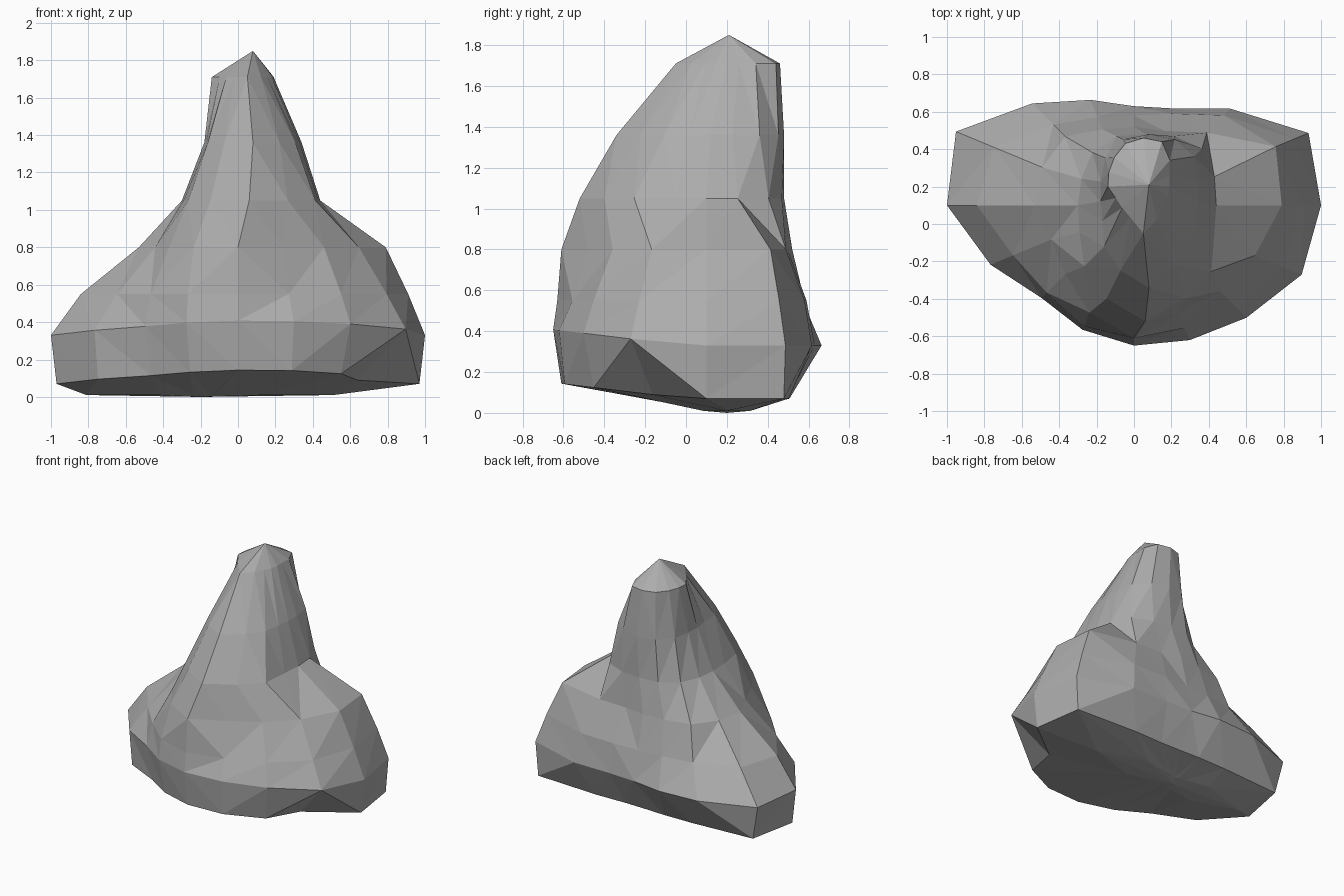
import bpy
import bmesh
from math import cos, sin, tau

default = bpy.data.objects.get("Cube")
if default:
    bpy.data.objects.remove(default, do_unlink=True)


def make_material(name, colour):
    mat = bpy.data.materials.new(name)
    mat.use_nodes = True
    mat.diffuse_color = colour
    shader = mat.node_tree.nodes["Principled BSDF"]
    shader.inputs["Base Color"].default_value = colour
    shader.inputs["Roughness"].default_value = 0.9
    return mat


def add_ring(bm, height, centre_x, centre_y, front_lift, radii):
    """Horizontal outline: one radius per direction, counter-clockwise from +x."""
    ring = []
    for i, radius in enumerate(radii):
        angle = tau * i / len(radii)
        x = centre_x + radius * cos(angle)
        y = centre_y + radius * sin(angle)
        z = height + front_lift * max(0, -y)
        ring.append(bm.verts.new((x, y, z)))
    return ring


def bridge(bm, lower, upper):
    count = len(lower)
    for i in range(count):
        j = (i + 1) % count
        bm.faces.new((lower[i], lower[j], upper[j], upper[i]))


def close_with_point(bm, ring, position):
    tip = bm.verts.new(position)
    for i, vert in enumerate(ring):
        bm.faces.new((vert, ring[(i + 1) % len(ring)], tip))


# Narrow keel under the boulder, long from side to side
keel_half = (.66, .3, .12, .08, .06, .08, .12, .3)
keel = (.01, -.15, .2, 0, keel_half * 2)

# Outlines of the boulder: height, centre, lift of the front edge, radii
foot = (.07, 0, .1, .12, (.97, .99, .57, .43, .4, .44, .57, .97,
                          .97, .81, .66, .67, .71, .75, .78, .69))
widest = (.33, 0, .1, .12, (1, 1.01, .73, .56, .53, .61, .77, 1.03,
                            1, .83, .7, .72, .75, .78, .85, .97))
skirt = (.55, 0, .1, 0, (.91, .93, .68, .53, .48, .51, .61, .81,
                         .84, .7, .66, .7, .73, .71, .78, .86))
shoulder = (.8, 0, .1, 0, (.79, .82, .55, .43, .42, .44, .52, .53,
                           .53, .48, .52, .62, .71, .63, .65, .7))
neck = (1.05, .06, .1, 0, (.38, .4, .43, .4, .38, .4, .4, .37,
                           .36, .38, .46, .54, .62, .54, .5, .4))
spire = (1.36, .08, .12, 0, (.26, .28, .34, .36, .36, .36, .33, .28,
                             .26, .27, .34, .4, .46, .37, .32, .27))
crown = (1.71, .05, .2, 0, (.14, .15, .2, .26, .26, .25, .22, .2,
                            .19, .16, .16, .18, .25, .19, .15, .14))

# Loft the outlines from the keel to the crown, then close both ends
bm = bmesh.new()
outlines = (keel, foot, widest, skirt, shoulder, neck, spire, crown)
rings = [add_ring(bm, *outline) for outline in outlines]
for lower, upper in zip(rings, rings[1:]):
    bridge(bm, lower, upper)
close_with_point(bm, rings[-1], (.08, .21, 1.85))
close_with_point(bm, rings[0][::-1], (-.2, .2, 0))

# Cut into flat triangular facets
bmesh.ops.triangulate(bm, faces=bm.faces[:], quad_method="BEAUTY")
bmesh.ops.recalc_face_normals(bm, faces=bm.faces[:])

mesh = bpy.data.meshes.new("boulder")
bm.to_mesh(mesh)
bm.free()
mesh.materials.append(make_material("stone grey", (.42, .42, .42, 1)))
boulder = bpy.data.objects.new("boulder", mesh)
bpy.context.collection.objects.link(boulder)
